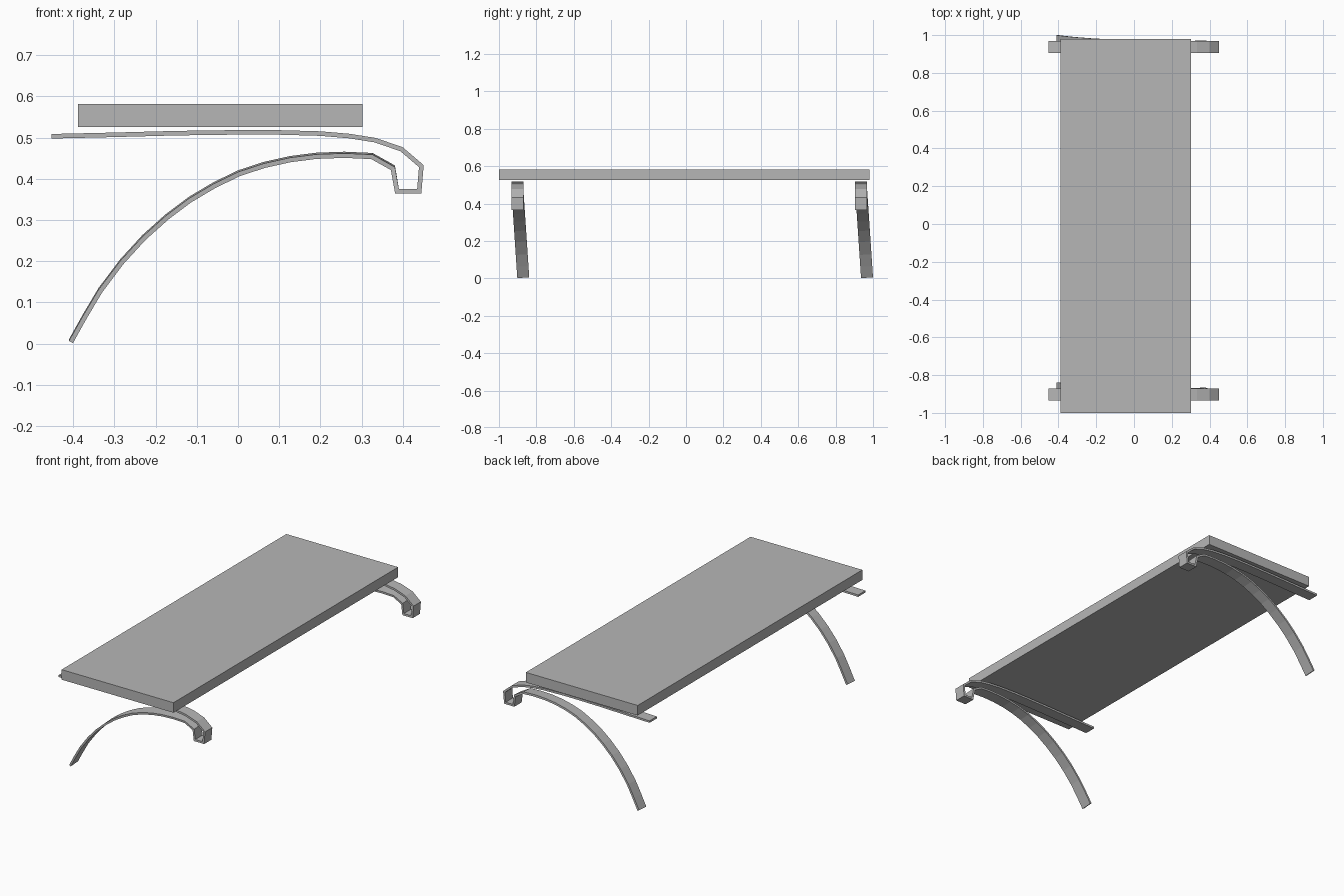
import bpy, bmesh
from mathutils import Vector

if "Cube" in bpy.data.objects:
    bpy.data.objects.remove(bpy.data.objects["Cube"])

WIDTH = 0.064   # strap width along y
HALF = 0.0055   # half the strap thickness

# Side path (x, z): flat top arm, hook at the front edge, then arched leg
ARM = [(-.453, .5035), (-.30, .507), (-.15, .511), (0, .513), (.09, .513),
       (.20, .510), (.27, .504), (.333, .494), (.397, .472), (.445, .431), (.440, .370)]
LEG = [(.386, .370), (.376, .425), (.325, .4535), (.258, .4565), (.19, .454),
       (.127, .446), (.064, .432), (.003, .412), (-.057, .383), (-.116, .348),
       (-.172, .306), (-.228, .256), (-.282, .197), (-.334, .128), (-.372, .064), (-.4055, .004)]

# Mid grey shared by all parts
GREY = bpy.data.materials.new("mid_grey")
GREY.diffuse_color = (.47, .47, .47, 1)
GREY.use_nodes = True
GREY.node_tree.nodes["Principled BSDF"].inputs["Base Color"].default_value = GREY.diffuse_color


def add_object(name, bm):
    bmesh.ops.recalc_face_normals(bm, faces=bm.faces)
    mesh = bpy.data.meshes.new(name)
    bm.to_mesh(mesh)
    bm.free()
    mesh.materials.append(GREY)
    obj = bpy.data.objects.new(name, mesh)
    bpy.context.collection.objects.link(obj)
    return obj


def side_offsets(path):
    """Mitred thickness offset at every point of the path."""
    pts = [Vector(p) for p in path]
    segs = [(b - a).normalized() for a, b in zip(pts, pts[1:])]
    normals = [Vector((-d.y, d.x)) for d in segs]
    result = []
    for i in range(len(pts)):
        n0 = normals[max(i - 1, 0)]
        n1 = normals[min(i, len(normals) - 1)]
        m = (n0 + n1).normalized()
        result.append(m * HALF / max(m.dot(n1), 0.5))
    return pts, result


def make_bracket(name, y):
    bm = bmesh.new()
    pts, offs = side_offsets(ARM + LEG)
    rings = []
    for i, (p, o) in enumerate(zip(pts, offs)):
        ring = []
        for sign, side in ((1, 0), (1, 1), (-1, 1), (-1, 0)):
            q = p + o * sign
            shift, lift = 0, 0
            if i >= len(ARM) + 1:      # legs lean slightly towards +y
                shift = .032 * (1 - q.y / .48)
                lift = .004 * side
            ring.append(bm.verts.new((q.x, y + (side - .5) * WIDTH + shift, max(q.y + lift, 0))))
        rings.append(ring)
    for a, b in zip(rings, rings[1:]):
        for k in range(4):
            n = (k + 1) % 4
            bm.faces.new((a[k], a[n], b[n], b[k]))
    bm.faces.new(rings[0])
    bm.faces.new(rings[-1])
    add_object(name, bm)


# Table top
bm = bmesh.new()
bmesh.ops.create_cube(bm, size=1)
bmesh.ops.scale(bm, vec=(.69, 1.98, .056), verts=bm.verts)
bmesh.ops.translate(bm, vec=(-.043, -.01, .554), verts=bm.verts)
add_object("table_top", bm)

# Bent strap legs
for name, y in (("front_strap_leg", -.902), ("back_strap_leg", .936)):
    make_bracket(name, y)
